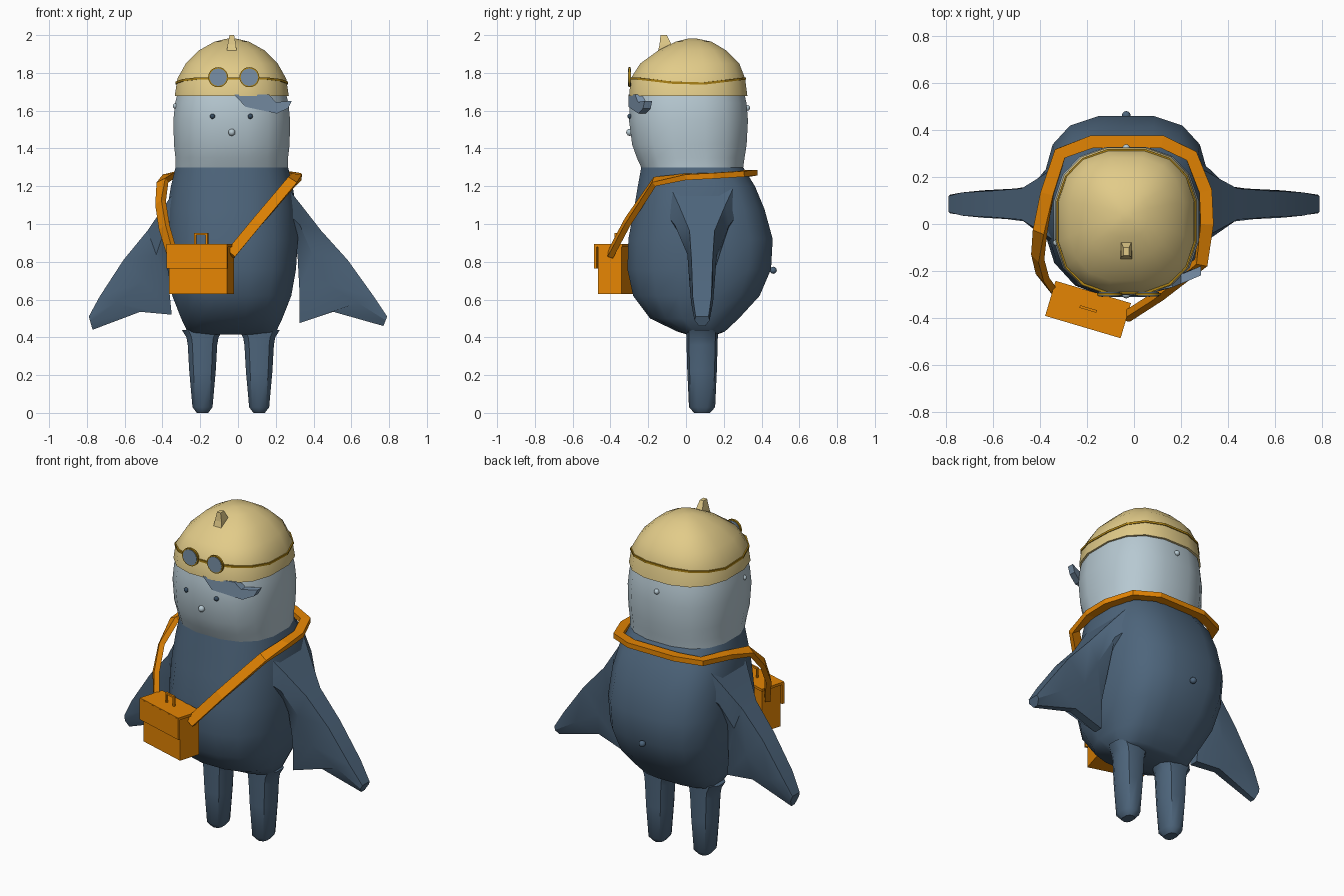
import bpy, bmesh, math
from mathutils import Vector, Matrix

if "Cube" in bpy.data.objects:
    bpy.data.objects.remove(bpy.data.objects["Cube"])

CX = -0.033          # body centre line


def mat(name, r, g, b):
    m = bpy.data.materials.new(name)
    m.diffuse_color = (r, g, b, 1)
    m.use_nodes = True
    m.node_tree.nodes["Principled BSDF"].inputs["Base Color"].default_value = m.diffuse_color
    return m


NAVY = mat("navy", 0.075, 0.13, 0.20)
PALE = mat("pale_blue", 0.47, 0.58, 0.64)
SAND = mat("sand", 0.76, 0.60, 0.25)
ORANGE = mat("orange", 0.78, 0.235, 0.001)
GOLD = mat("dark_gold", 0.42, 0.23, 0.008)
STEEL = mat("steel_blue", 0.19, 0.28, 0.39)
DARK = mat("dark_navy", 0.04, 0.075, 0.12)


def finish(bm, name, material, smooth=None):
    bmesh.ops.recalc_face_normals(bm, faces=bm.faces)
    me = bpy.data.meshes.new(name)
    bm.to_mesh(me)
    bm.free()
    me.materials.append(material)
    ob = bpy.data.objects.new(name, me)
    bpy.context.collection.objects.link(ob)
    if smooth:
        bpy.ops.object.select_all(action='DESELECT')
        ob.select_set(True)
        bpy.context.view_layer.objects.active = ob
        bpy.ops.object.shade_smooth_by_angle(angle=math.radians(smooth))
    return ob


def loft(name, rings, material, smooth=None, closed=False):
    bm = bmesh.new()
    vs = [[bm.verts.new(p) for p in r] for r in rings]
    n = len(vs[0])
    pairs = list(zip(vs, vs[1:])) + ([(vs[-1], vs[0])] if closed else [])
    for a, b in pairs:
        for i in range(n):
            j = (i + 1) % n
            bm.faces.new((a[i], a[j], b[j], b[i]))
    if not closed:
        bm.faces.new(vs[0])
        bm.faces.new(vs[-1])
    return finish(bm, name, material, smooth)


def oval(z, hx, cy, hy, cx=CX, n=16, front=2.5, back=2.5):
    """Squarish horizontal ring, sized by its flat sides."""
    pts = []
    for i in range(n):
        t = 2 * math.pi * (i + 0.5) / n
        c, s = math.cos(t), math.sin(t)
        e = 2 / (back if s > 0 else front)
        k = math.cos(math.pi / n) ** e
        pts.append(Vector((cx + hx * math.copysign(abs(c) ** e, c) / k,
                           cy + hy * math.copysign(abs(s) ** e, s) / k, z)))
    return pts


def ribbon(name, path, normals, width, thick, material, closed=False):
    """Flat band swept along a path, facing the given normals."""
    pts, rings, n = [Vector(p) for p in path], [], len(path)
    for i, p in enumerate(pts):
        a = pts[i - 1] if i or closed else p
        b = pts[(i + 1) % n] if i < n - 1 or closed else p
        t = (b - a).normalized()
        side = t.cross(Vector(normals[i])).normalized()
        up = side.cross(t)
        rings.append([p + side * (u * width / 2) + up * (v * thick / 2)
                      for u, v in ((1, 1), (-1, 1), (-1, -1), (1, -1))])
    return loft(name, rings, material, closed=closed)


def box(name, size, matrix, material):
    bm = bmesh.new()
    bmesh.ops.create_cube(bm, size=1, matrix=matrix @ Matrix.Diagonal((*size, 1)))
    return finish(bm, name, material)


def ball(name, loc, r, material):
    bm = bmesh.new()
    bmesh.ops.create_icosphere(bm, subdivisions=2, radius=r, matrix=Matrix.Translation(loc))
    return finish(bm, name, material, 60)


def disc(name, loc, r, depth, material):
    bm = bmesh.new()
    bmesh.ops.create_cone(bm, cap_ends=True, segments=20, radius1=r, radius2=r, depth=depth,
                          matrix=Matrix.Translation(loc) @ Matrix.Rotation(math.pi / 2, 4, 'X'))
    return finish(bm, name, material, 30)


# body, head and cap: rows of z, half width, y centre, half depth
BODY = [(0.415, 0.215, 0.085, 0.08), (0.43, 0.235, 0.08, 0.125), (0.50, 0.268, 0.045, 0.235),
        (0.62, 0.315, 0.055, 0.335), (0.76, 0.34, 0.07, 0.38), (0.92, 0.35, 0.077, 0.382),
        (1.08, 0.342, 0.07, 0.345), (1.20, 0.322, 0.055, 0.31), (1.30, 0.298, 0.033, 0.27)]
HEAD = [(1.30, 0.298, 0.033, 0.27), (1.35, 0.298, 0.025, 0.285), (1.42, 0.306, 0.018, 0.303),
        (1.55, 0.309, 0.013, 0.315), (1.64, 0.30, 0.012, 0.308), (1.70, 0.285, 0.012, 0.295)]
HAT = [(1.677, 0.302, 0.012, 0.313), (1.77, 0.288, 0.01, 0.303), (1.85, 0.243, 0.02, 0.262),
       (1.92, 0.172, 0.033, 0.178), (1.965, 0.092, 0.04, 0.095), (1.981, 0.025, 0.035, 0.025)]
loft("body", [oval(*r, back=3.0) for r in BODY[:-1]] + [oval(*BODY[-1])], NAVY, 40)
loft("head", [oval(*r) for r in HEAD], PALE, 40)
loft("cap", [oval(*r) for r in HAT], SAND, 40)

# legs
for side, x in (("left", -0.188), ("right", 0.112)):
    rows = [(0.0, 0.03), (0.03, 0.053), (0.22, 0.07), (0.36, 0.078), (0.40, 0.085), (0.44, 0.11)]
    loft(side + "_leg", [oval(z, w, 0.085, min(0.08, 0.04 + w * 0.5) if z else 0.04, x, 10)
                         for z, w in rows], NAVY, 40)

# flippers: outer edge x,z / inner edge x,z / half thickness
FLIP = [(0.24, 1.22, 0.24, 0.86, 0.21), (0.335, 1.10, 0.315, 0.84, 0.145),
        (0.44, 0.965, 0.325, 0.65, 0.078), (0.58, 0.81, 0.325, 0.475, 0.066),
        (0.72, 0.615, 0.505, 0.535, 0.058), (0.79, 0.51, 0.77, 0.46, 0.04)]
for side, s in (("left", -1), ("right", 1)):
    rings = []
    for i, (ox, oz, ix, iz, h) in enumerate(FLIP):
        off = -0.065 * (1 - i / 5) if s < 0 else 0      # body sits left of centre
        if s < 0:
            iz += (0, 0, 0, 0.045, 0, -0.02)[i]
        ring = []
        for f, k in ((0, 0.85), (0.4, 1), (1, 0.4), (1, -0.4), (0.4, -1), (0, -0.85)):
            ring.append((s * (ox + (ix - ox) * f) + off, 0.085 + k * h, oz + (iz - oz) * f))
        rings.append(ring)
    loft(side + "_flipper", rings, NAVY, 30)

# face and small buttons
for side, x in (("left", -0.135), ("right", 0.065)):
    ball(side + "_eye", (x, -0.297, 1.57), 0.014, DARK)
ball("nose", (CX, -0.298, 1.485), 0.019, PALE)
ball("side_button", (-0.33, -0.08, 1.625), 0.015, PALE)
ball("back_button", (CX, 0.324, 1.615), 0.016, PALE)
ball("tail", (CX, 0.462, 0.755), 0.019, NAVY)

# lock of feathers under the cap
LOCK = [(-0.02, 1.685), (0.04, 1.62), (0.205, 1.585), (0.265, 1.612), (0.285, 1.652),
        (0.20, 1.645), (0.165, 1.685)]
lock_y = lambda x: -0.285 + max(x - 0.08, 0) * 0.42
loft("feather_lock", [[(x, lock_y(x) + d, z) for x, z in LOCK] for d in (-0.02, 0.02)], STEEL)

# crest on the cap
loft("crest", [[(CX + a * w, y0 + b * d, z) for a, b in ((-1, -1), (1, -1), (1, 1), (-1, 1))]
               for z, y0, w, d in ((1.91, -0.11, 0.026, 0.04), (1.95, -0.108, 0.022, 0.032),
                                   (2.0, -0.118, 0.012, 0.017))], SAND)

# goggles and their band
band = oval(1.77, 0.288, 0.01, 0.303)
for p in band:
    drop = 0.034 * max(0, 1 - abs(p.y - 0.03) / 0.28)
    p.z -= drop
    p.x += math.copysign(drop * 0.14, p.x - CX)
ribbon("goggle_band", band, [(p.x - CX, p.y, 0) for p in band], 0.012, 0.012, GOLD, True)
for side, x in (("left", -0.105), ("right", 0.06)):
    disc(side + "_goggle_rim", (x, -0.299, 1.777), 0.053, 0.012, GOLD)
    disc(side + "_goggle_lens", (x, -0.299, 1.777), 0.046, 0.018, STEEL)

# satchel
BAG = Matrix.Translation((-0.195, -0.362, 0)) @ Matrix.Rotation(math.radians(-16.5), 4, 'Z')
at = lambda x, y, z: BAG @ Matrix.Translation((x, y, z))
box("bag", (0.32, 0.13, 0.255), at(0, 0.005, 0.757), ORANGE)
box("bag_flap_top", (0.335, 0.155, 0.015), at(0, -0.002, 0.886), ORANGE)
box("bag_flap_front", (0.335, 0.014, 0.125), at(0, -0.073, 0.826), ORANGE)
for x in (-0.032, 0.032):
    box("handle_post", (0.011, 0.011, 0.06), at(x, 0, 0.918), ORANGE)
box("handle_bar", (0.075, 0.011, 0.011), at(0, 0, 0.948), ORANGE)

# shoulder strap
STRAP = [((-0.04, -0.40, 0.84), (0.2, -1, 0.3)), ((0.10, -0.31, 1.01), (0.3, -1, 0.4)),
         ((0.285, -0.165, 1.225), (0.5, -0.6, 1)), ((0.31, 0.0, 1.25), (0.1, 0, 1)),
         ((0.305, 0.14, 1.255), (0, 0, 1)), ((0.245, 0.29, 1.265), (0, 0, 1)),
         ((0.12, 0.35, 1.272), (0, 0, 1)), ((-0.18, 0.35, 1.272), (0, 0, 1)),
         ((-0.315, 0.30, 1.262), (0, 0, 1)), ((-0.37, 0.13, 1.25), (-0.1, 0, 1)),
         ((-0.40, -0.03, 1.22), (-0.5, 0, 1)), ((-0.41, -0.14, 1.11), (-0.8, -0.4, 0.4)),
         ((-0.39, -0.22, 0.98), (-0.8, -0.6, 0.3)), ((-0.345, -0.28, 0.83), (-1, -0.6, 0.2))]
ribbon("strap", [p for p, _ in STRAP], [n for _, n in STRAP], 0.055, 0.03, ORANGE)
